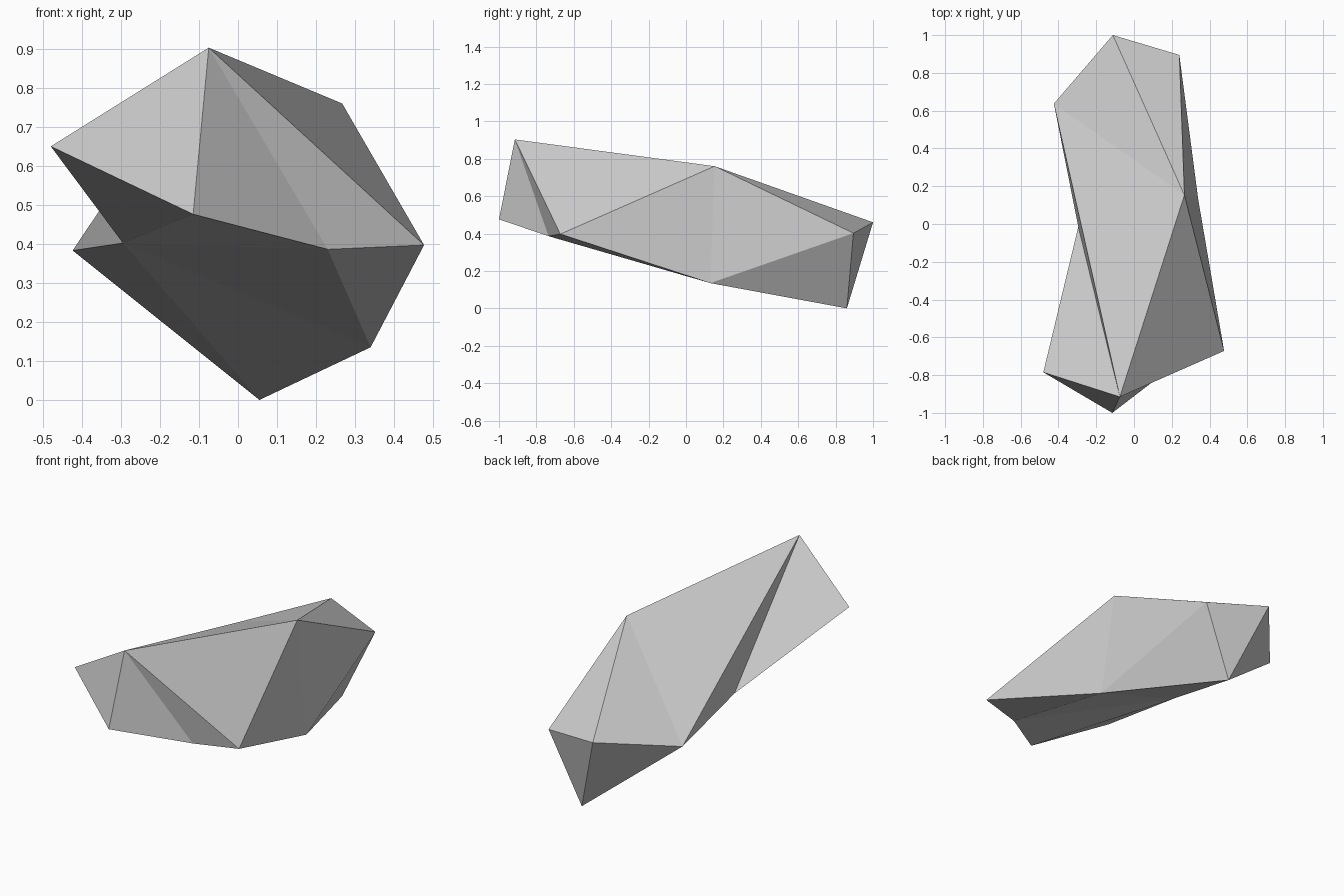
import bpy
import bmesh

cube = bpy.data.objects.get("Cube")
if cube:
    bpy.data.objects.remove(cube, do_unlink=True)

# Stone colour
stone = bpy.data.materials.new("light_grey_stone")
colour = (0.6, 0.6, 0.6, 1.0)
stone.use_nodes = True
stone.diffuse_color = colour
stone.node_tree.nodes["Principled BSDF"].inputs["Base Color"].default_value = colour

# Corner points of the faceted rock
corners = {
    "peak": (-0.075, -0.915, 0.903),
    "front_right": (-0.48, -0.785, 0.65),
    "nose": (-0.115, -1.0, 0.476),
    "front_chin": (0.23, -0.735, 0.386),
    "front_left": (0.477, -0.672, 0.397),
    "ridge": (0.267, 0.153, 0.76),
    "belly": (0.34, 0.13, 0.135),
    "notch": (-0.295, -0.015, 0.402),
    "foot": (0.055, 0.86, 0.0),
    "back_right": (-0.424, 0.637, 0.383),
    "tail": (-0.112, 1.0, 0.46),
    "back_left": (0.24, 0.895, 0.402),
}

bm = bmesh.new()
points = {name: bm.verts.new(co) for name, co in corners.items()}


def fan(centre, rim):
    """Triangles from one corner to each pair along a chain of corners."""
    for first, second in zip(rim, rim[1:]):
        bm.faces.new([points[n] for n in (centre, first, second)])


# Upper and front facets
fan("peak", ["notch", "front_right", "nose", "front_chin", "front_left",
             "ridge", "back_right", "notch"])
# Underside facets
fan("notch", ["front_right", "nose", "front_chin", "belly", "foot", "back_right"])
# Left side facets
fan("belly", ["front_chin", "front_left", "ridge", "back_left", "foot"])
# Back facets
fan("tail", ["ridge", "back_left", "foot", "back_right", "ridge"])

bmesh.ops.recalc_face_normals(bm, faces=bm.faces)
mesh = bpy.data.meshes.new("rock")
bm.to_mesh(mesh)
bm.free()
mesh.materials.append(stone)
rock = bpy.data.objects.new("rock", mesh)
bpy.context.collection.objects.link(rock)
